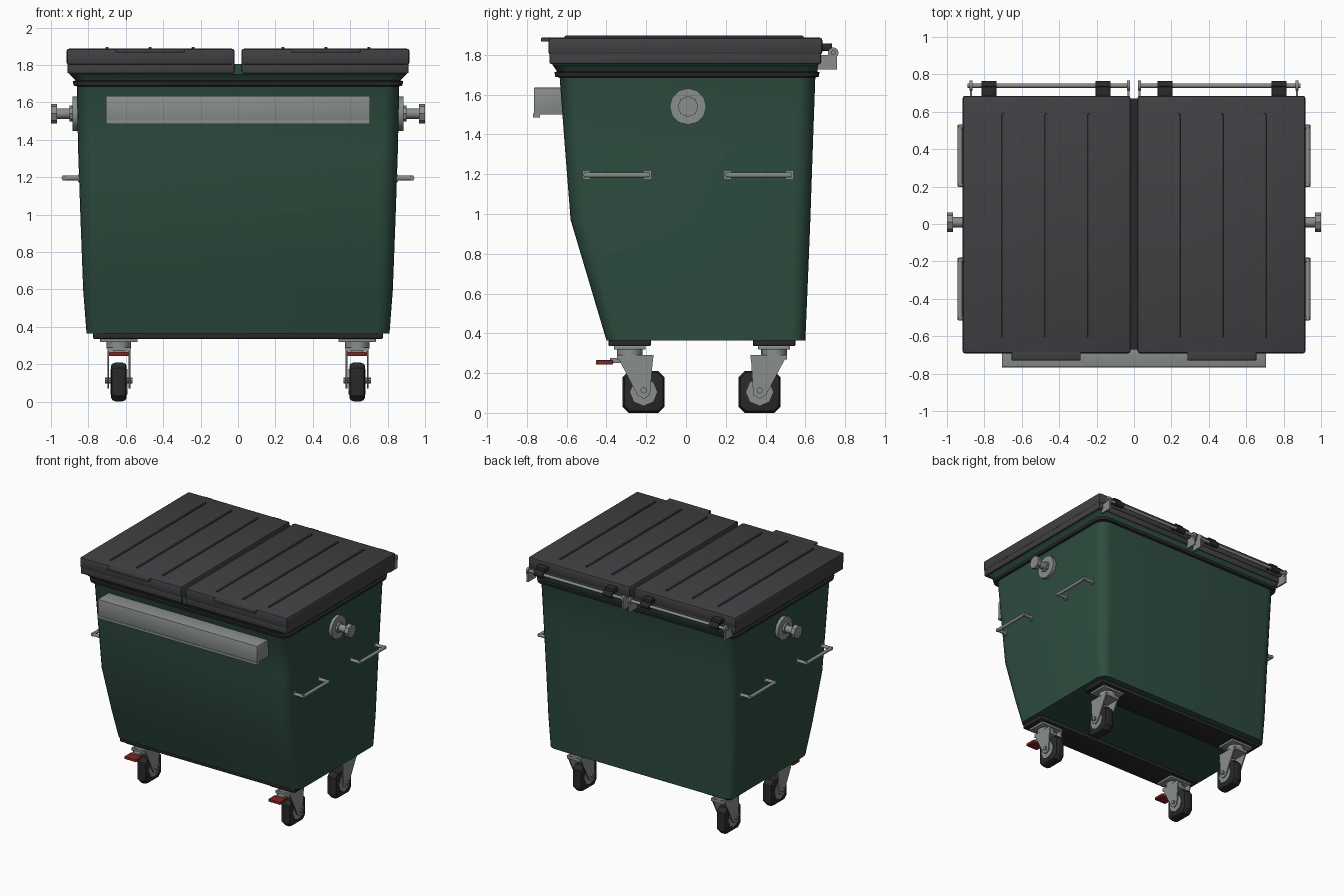
import bpy, bmesh, math
from mathutils import Matrix, Vector

if "Cube" in bpy.data.objects:
    bpy.data.objects.remove(bpy.data.objects["Cube"])


def material(name, rgb):
    m = bpy.data.materials.new(name)
    m.diffuse_color = (*rgb, 1)
    m.use_nodes = True
    m.node_tree.nodes["Principled BSDF"].inputs["Base Color"].default_value = m.diffuse_color
    return m


GREEN = material("dark green", (0.027, 0.073, 0.049))
LID = material("charcoal plastic", (0.052, 0.050, 0.056))
BLACK = material("black trim", (0.022, 0.021, 0.023))
STEEL = material("galvanised steel", (0.25, 0.27, 0.265))
RED = material("brake red", (0.22, 0.018, 0.015))


def finish(name, bm, mat, angle=35):
    bmesh.ops.recalc_face_normals(bm, faces=bm.faces)
    me = bpy.data.meshes.new(name)
    bm.to_mesh(me)
    bm.free()
    me.materials.append(mat)
    me.shade_smooth()
    me.set_sharp_from_angle(angle=math.radians(angle))
    ob = bpy.data.objects.new(name, me)
    bpy.context.collection.objects.link(ob)
    return ob


def box(name, x, y, z, mat, bevel=0.0):
    """Box from (min, max) pairs."""
    bm = bmesh.new()
    c = [sum(p) / 2 for p in (x, y, z)]
    s = [abs(p[1] - p[0]) for p in (x, y, z)]
    bmesh.ops.create_cube(bm, size=1, matrix=Matrix.Translation(c) @ Matrix.Diagonal((*s, 1)))
    if bevel:
        bmesh.ops.bevel(bm, geom=bm.edges[:], offset=bevel, segments=2, profile=0.5, affect='EDGES')
    return finish(name, bm, mat)


def cylinder(name, a, b, r, mat, sides=12):
    a, b = Vector(a), Vector(b)
    d = b - a
    bm = bmesh.new()
    rot = d.to_track_quat('Z', 'Y').to_matrix().to_4x4()
    bmesh.ops.create_cone(bm, cap_ends=True, segments=sides, radius1=r, radius2=r,
                          depth=d.length, matrix=Matrix.Translation((a + b) / 2) @ rot)
    return finish(name, bm, mat)


def loft(name, rings, mat, angle=35):
    """Skin a list of equal-length point rings and cap both ends."""
    bm = bmesh.new()
    vs = [[bm.verts.new(p) for p in ring] for ring in rings]
    n = len(vs[0])
    bm.faces.new(vs[0])
    bm.faces.new(vs[-1])
    for a, b in zip(vs, vs[1:]):
        for i in range(n):
            bm.faces.new((a[i], a[(i + 1) % n], b[(i + 1) % n], b[i]))
    return finish(name, bm, mat, angle)


def rounded_ring(z, hx, y0, y1, r, seg=5):
    pts = []
    corners = [(hx - r, y1 - r), (-hx + r, y1 - r), (-hx + r, y0 + r), (hx - r, y0 + r)]
    for k, (cx, cy) in enumerate(corners):
        for i in range(seg + 1):
            t = math.pi / 2 * (k + i / seg)
            pts.append((cx + r * math.cos(t), cy + r * math.sin(t), z))
    return pts


# Tapered tub with a slanted lower front and flared rim
tub = loft("tub", [rounded_ring(*s) for s in (
    (0.365, 0.81, -0.40, 0.60, 0.07),
    (0.60, 0.828, -0.47, 0.61, 0.08),
    (0.97, 0.842, -0.58, 0.625, 0.09),
    (1.35, 0.855, -0.61, 0.638, 0.09),
    (1.685, 0.862, -0.635, 0.65, 0.08),
    (1.72, 0.87, -0.65, 0.66, 0.07),
    (1.75, 0.90, -0.672, 0.672, 0.04),
    (1.805, 0.90, -0.672, 0.672, 0.04))], GREEN)
tub.data.materials.append(BLACK)
for f in tub.data.polygons:
    if f.center.z > 1.80:
        f.material_index = 1

# Dark band below the rim
loft("rim_band", [rounded_ring(z, hx, y0, y1, 0.07) for z, hx, y0, y1 in (
    (1.685, 0.86, -0.633, 0.648), (1.69, 0.879, -0.657, 0.667),
    (1.712, 0.883, -0.661, 0.671), (1.718, 0.868, -0.645, 0.655))], BLACK)

# Front lifting bar with a short lip on its lower front edge
box("lifting_bar", (-0.706, 0.706), (-0.765, -0.60), (1.50, 1.635), STEEL, 0.004)
box("lifting_bar_lip", (-0.706, 0.706), (-0.768, -0.735), (1.485, 1.505), STEEL)

for s, side in ((-1, "left"), (1, "right")):
    # Lid half with stepped skirt, ribs and grip
    def span(a, b):
        return tuple(sorted((s * a, s * b)))
    box(f"lid_{side}", span(0.018, 0.917), (-0.692, 0.685), (1.80, 1.887), LID, 0.014)
    box(f"lid_skirt_{side}", span(0.02, 0.912), (-0.686, 0.678), (1.755, 1.815), LID, 0.006)
    for i, x in enumerate((0.24, 0.47, 0.70)):
        box(f"lid_rib_{side}_{i}", span(x - 0.008, x + 0.008), (-0.61, 0.59), (1.88, 1.896), LID, 0.004)
    box(f"lid_grip_{side}", span(0.285, 0.655), (-0.73, -0.66), (1.866, 1.886), LID, 0.006)

    # Rear hinge rod, knuckles and end brackets
    cylinder(f"hinge_rod_{side}", (s * 0.025, 0.74, 1.81), (s * 0.89, 0.74, 1.81), 0.012, STEEL)
    for i, x in enumerate((0.165, 0.775)):
        box(f"hinge_arm_{side}_{i}", span(x - 0.04, x + 0.04), (0.66, 0.735), (1.82, 1.858), BLACK, 0.008)
        cylinder(f"hinge_knuckle_{side}_{i}", (s * (x - 0.04), 0.74, 1.81),
                 (s * (x + 0.04), 0.74, 1.81), 0.025, BLACK)
    for i, x in enumerate((0.03, 0.872)):
        box(f"hinge_bracket_{side}_{i}", span(x - 0.006, x + 0.006), (0.66, 0.758), (1.725, 1.80), STEEL)
        cylinder(f"hinge_washer_{side}_{i}", (s * (x - 0.008), 0.74, 1.81),
                 (s * (x + 0.008), 0.74, 1.81), 0.027, STEEL)

    # Lifting trunnion: disc, octagonal collar, shaft and end flange
    for part, x0, x1, r, n in (("plate", 0.85, 0.885, 0.092, 12), ("shaft", 0.88, 0.975, 0.028, 12),
                               ("collar", 0.88, 0.90, 0.042, 8), ("flange", 0.968, 1.0, 0.052, 8)):
        cylinder(f"trunnion_{part}_{side}", (s * x0, 0.01, 1.54), (s * x1, 0.01, 1.54), r, STEEL, n)

    # Side grab handles
    for i, y in enumerate((-0.348, 0.365)):
        cylinder(f"handle_bar_{side}_{i}", (s * 0.93, y - 0.165, 1.195),
                 (s * 0.93, y + 0.165, 1.195), 0.013, STEEL)
        for e in (-0.155, 0.155):
            cylinder(f"handle_post_{side}_{i}", (s * 0.84, y + e, 1.195),
                     (s * 0.938, y + e, 1.195), 0.013, STEEL)
            box(f"handle_foot_{side}_{i}", span(0.835, 0.856), (y + e - 0.017, y + e + 0.017),
                (1.175, 1.215), STEEL)


def caster(name, cx, cy, d, brake):
    """Swivel caster at (cx, cy) whose axle trails by d along y."""
    ay, az = cy + d, 0.105
    sg = 1 if d > 0 else -1
    box(name + "_plate", (cx - 0.10, cx + 0.10), (cy - 0.08, cy + 0.08), (0.318, 0.337), STEEL, 0.004)
    cylinder(name + "_bearing", (cx, cy, 0.285), (cx, cy, 0.32), 0.065, STEEL, 16)
    box(name + "_crown", (cx - 0.06, cx + 0.06), (cy - 0.065, cy + 0.065), (0.268, 0.29), STEEL)
    # Tapered fork cheeks
    profile = [(cy - sg * 0.065, 0.29), (cy + sg * 0.12, 0.29), (cy + sg * 0.115, 0.25),
               (ay + sg * 0.032, 0.09), (ay, 0.07), (ay - sg * 0.032, 0.09)]
    for e in (-0.057, 0.057):
        loft(name + "_fork", [[(cx + e + w, y, z) for y, z in profile] for w in (-0.005, 0.005)], STEEL)
    # Blocky tyre with a rounded tread
    h, c = 0.105, 0.075
    octa = [(h, -c), (h, c), (c, h), (-c, h), (-h, c), (-h, -c), (-c, -h), (c, -h)]
    loft(name + "_tyre", [[(cx + w, ay + k * u, az + k * v) for u, v in octa]
         for w, k in ((-0.042, 0.8), (-0.036, 0.92), (-0.016, 1), (0.016, 1), (0.036, 0.92), (0.042, 0.8))],
         BLACK, 30)
    cylinder(name + "_hub", (cx - 0.046, ay, az), (cx + 0.046, ay, az), 0.068, STEEL, 8)
    cylinder(name + "_axle", (cx - 0.074, ay, az + 0.008), (cx + 0.074, ay, az + 0.008), 0.016, STEEL, 8)
    if brake:
        box(name + "_brake_arm", (cx - 0.03, cx + 0.03), (cy - 0.10, cy), (0.25, 0.275), STEEL)
        box(name + "_brake_pedal", (cx - 0.052, cx + 0.052), (cy - 0.17, cy - 0.085), (0.243, 0.265), RED, 0.004)


# Base rails carrying the casters
for label, y, d in (("front", -0.283, 0.07), ("rear", 0.443, -0.073)):
    box(f"{label}_rail", (-0.775, 0.775), (y - 0.107, y + 0.107), (0.335, 0.37), BLACK, 0.008)
    for s, side in ((-1, "left"), (1, "right")):
        caster(f"{label}_{side}_caster", s * 0.637, y, d, label == "front")
